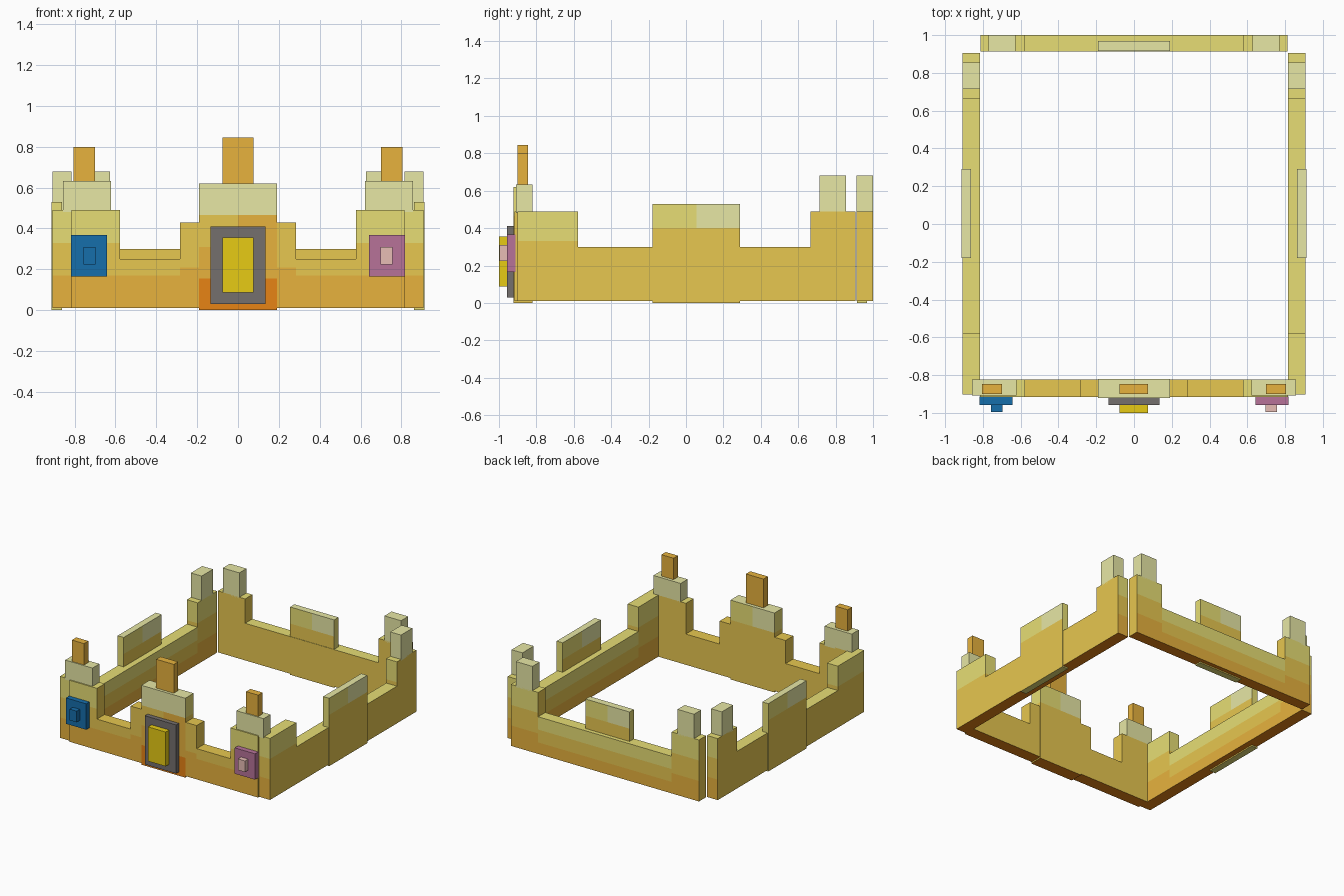
import bpy
import bmesh
from mathutils import Vector

cube = bpy.data.objects.get("Cube")
if cube:
    bpy.data.objects.remove(cube, do_unlink=True)


def paint(name, r, g, b):
    m = bpy.data.materials.new(name)
    m.use_nodes = True
    m.diffuse_color = (r, g, b, 1)
    m.node_tree.nodes["Principled BSDF"].inputs["Base Color"].default_value = (r, g, b, 1)
    return m


PALE = paint("pale gold", 1, 1, 0.47)
LIGHT = paint("light gold", 1, 0.91, 0.22)
GOLD = paint("gold", 1, 0.715, 0.10)
AMBER = paint("amber", 1, 0.56, 0.06)
RUST = paint("dark amber", 0.98, 0.28, 0.009)
BLUE = paint("blue gem", 0.008, 0.157, 0.41)
PURPLE = paint("purple gem", 0.476, 0.17, 0.318)
PINK = paint("pink gem", 1, 0.64, 0.58)
GREY = paint("dark metal", 0.177, 0.16, 0.154)
YELLOW = paint("yellow gem", 1, 0.75, 0.009)


def facing(n):
    axis = max(range(3), key=lambda i: abs(n[i]))
    return ("+" if n[axis] > 0 else "-") + "xyz"[axis]


def box(name, xs, ys, zs, coat, **coats):
    """Box with one base colour; coats give bands (upper limit, colour) per direction.
    A pair of colours splits a band into its left and right half."""
    names = {"left": "-x", "right": "+x", "front": "-y", "back": "+y", "top": "+z", "under": "-z"}
    rules = {names[k]: v if isinstance(v, list) else [(9, v)] for k, v in coats.items()}
    lo = Vector(min(p) for p in (xs, ys, zs))
    hi = Vector(max(p) for p in (xs, ys, zs))
    mid, size = (lo + hi) / 2, hi - lo
    bm = bmesh.new()
    bmesh.ops.create_cube(bm, size=1)
    for v in bm.verts:
        v.co = Vector(a * b for a, b in zip(v.co, size)) + mid

    def cut(co, no):
        bmesh.ops.bisect_plane(bm, geom=bm.verts[:] + bm.edges[:] + bm.faces[:],
                               plane_co=co, plane_no=no)

    bands = [b for r in rules.values() for b in r]
    for z in sorted({b[0] for b in bands}):
        if lo.z < z < hi.z:
            cut((0, 0, z), (0, 0, 1))
    if any(isinstance(b[1], tuple) for b in bands):
        cut(mid, (1, 0, 0) if size.x > size.y else (0, 1, 0))
    bm.normal_update()
    me = bpy.data.meshes.new(name)
    mats = []
    for f in bm.faces:
        c = f.calc_center_median()
        mat = next((m for z, m in rules.get(facing(f.normal), []) if c.z < z), coat)
        if isinstance(mat, tuple):
            mat = mat[Vector((0, 0, 1)).cross(f.normal).dot(c - mid) > 0]
        if mat not in mats:
            mats.append(mat)
            me.materials.append(mat)
        f.material_index = mats.index(mat)
    bm.to_mesh(me)
    bm.free()
    ob = bpy.data.objects.new(name, me)
    bpy.context.collection.objects.link(ob)


TALL = [(0.17, AMBER), (0.33, GOLD), (9, LIGHT)]
LOW = [(0.10, AMBER), (0.20, GOLD), (9, LIGHT)]
PANEL = [(0.40, GOLD), (9, (LIGHT, PALE))]
BASE = 0.01
FRONT, REAR = (-0.917, -0.822), (0.912, 1.0)

# front wall centre with its tall crest and framed gem
box("front_centre", (-0.19, 0.19), (-0.922, -0.82), (0, 0.62), GOLD, top=PALE, under=RUST,
    front=[(0.155, RUST), (0.31, AMBER), (0.465, (GOLD, AMBER)), (9, PALE)],
    back=[(0.465, GOLD), (9, (LIGHT, PALE))],
    left=[(0.465, GOLD), (9, LIGHT)], right=[(0.465, GOLD), (9, LIGHT)])
box("centre_finial", (-0.077, 0.075), (-0.90, -0.846), (0.61, 0.845), AMBER)
box("centre_frame", (-0.135, 0.135), (-0.957, -0.918), (0.03, 0.41), GREY)
box("centre_gem", (-0.077, 0.075), (-1.0, -0.955), (0.087, 0.355), YELLOW)

# back wall
box("back_wall", (-0.577, 0.577), REAR, (BASE, 0.30), GOLD, top=LIGHT, under=RUST, back=LOW)
box("back_panel", (-0.19, 0.19), (0.915, 0.968), (0, 0.53), LIGHT, top=PALE,
    front=PANEL, back=PANEL)

for s, label in ((1, "left"), (-1, "right")):
    outer, inner = ("right", "left") if s > 0 else ("left", "right")

    def span(a, b):
        return (s * a, s * b)

    # stepped front wall and corner tower
    box(label + "_front_step", span(0.19, 0.285), FRONT, (BASE, 0.43), GOLD, under=RUST,
        front=[(0.21, AMBER)])
    box(label + "_front_wall", span(0.285, 0.577), FRONT, (BASE, 0.25), GOLD, under=RUST,
        front=[(0.17, AMBER)])
    box(label + "_front_tower", span(0.577, 0.815), FRONT, (BASE, 0.49), GOLD,
        top=LIGHT, under=RUST, front=TALL)
    box(label + "_tower_top", span(0.622, 0.857), (-0.908, -0.822), (0.48, 0.633), PALE)
    box(label + "_tower_finial", span(0.70, 0.805), (-0.90, -0.846), (0.63, 0.80), AMBER)

    # square gem with a raised stud
    box(label + "_gem", span(0.642, 0.817), (-0.957, -0.912), (0.165, 0.367),
        PURPLE if s > 0 else BLUE)
    box(label + "_gem_stud", span(0.697, 0.757), (-0.996, -0.955), (0.223, 0.31),
        PINK if s > 0 else BLUE)

    # side wall in three lengths
    side = span(0.815, 0.908)
    for part, ys, top, coat in (
            ("side_front", (-0.902, -0.577), 0.49, [(0.33, GOLD), (9, LIGHT)]),
            ("side_wall", (-0.577, 0.665), 0.30, GOLD),
            ("side_back", (0.665, 0.905), 0.49, GOLD)):
        rows = TALL if top > 0.4 else LOW
        box(label + "_" + part, side, ys, (BASE, top), GOLD, top=LIGHT, under=RUST,
            front=rows, back=rows, **{outer: coat, inner: rows})
    box(label + "_side_panel", span(0.862, 0.914), (-0.18, 0.29), (0, 0.53), LIGHT,
        top=(PALE, LIGHT), **{outer: PANEL, inner: PANEL})
    box(label + "_side_tip", side, (0.715, 0.855), (0.48, 0.68), PALE)

    # back corner tower
    box(label + "_back_tower", span(0.577, 0.812), REAR, (BASE, 0.49), GOLD,
        top=LIGHT, under=RUST, back=TALL)
    box(label + "_back_tip", span(0.627, 0.77), REAR, (0.48, 0.68), PALE)
